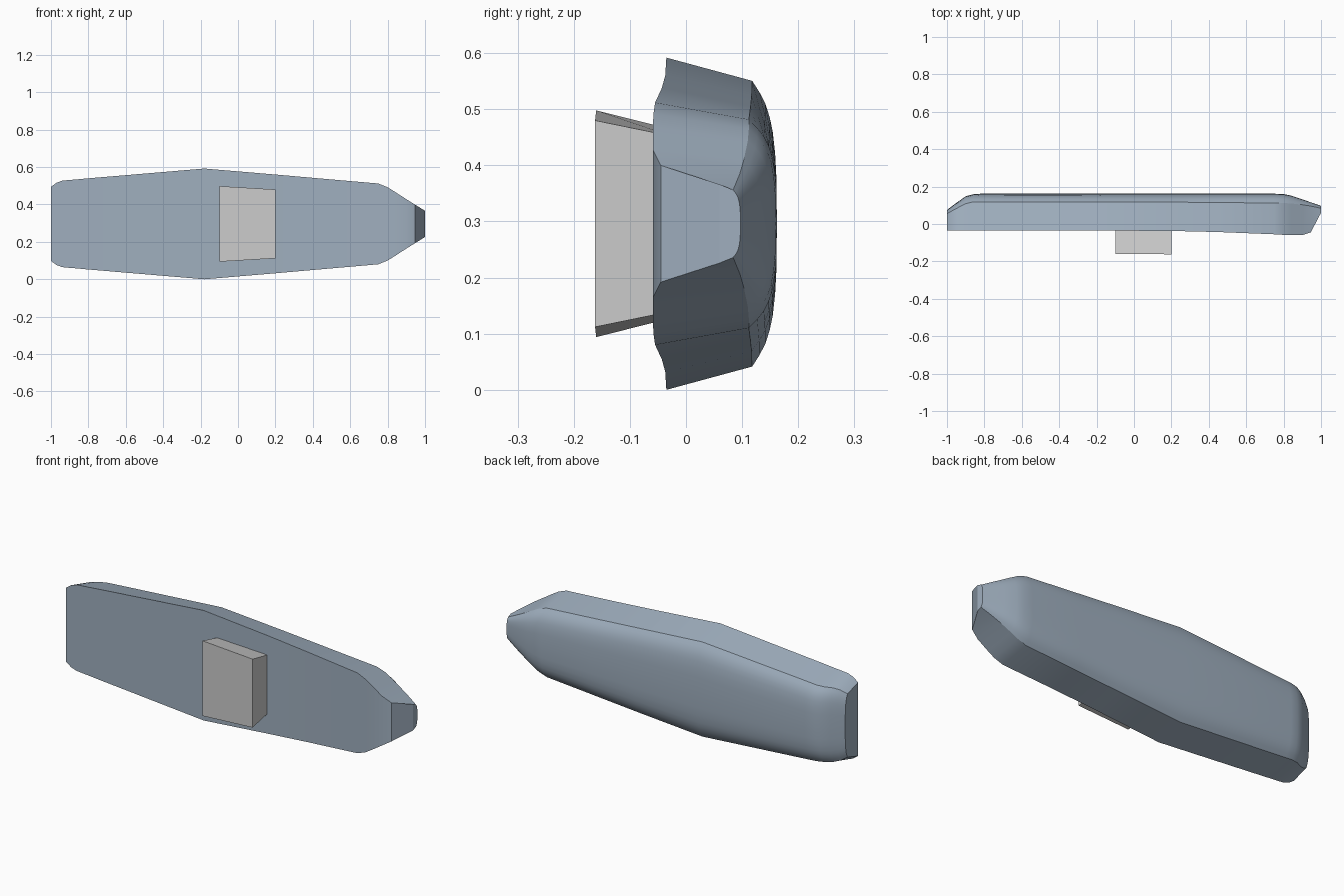
import bpy, bmesh

ZC = 0.296  # mid height

# Body stations along x: x, half height, front y, side-wall y, back y
STATIONS = [
    (-1.00, 0.198, -0.035, 0.055, 0.075),
    (-0.97, 0.220, -0.035, 0.072, 0.098),
    (-0.94, 0.231, -0.035, 0.088, 0.120),
    (-0.90, 0.235, -0.035, 0.109, 0.148),
    (-0.86, 0.238, -0.035, 0.118, 0.159),
    (-0.82, 0.242, -0.035, 0.118, 0.162),
    (-0.18, 0.296, -0.035, 0.118, 0.162),
    (0.20, 0.264, -0.037, 0.117, 0.162),
    (0.45, 0.242, -0.043, 0.115, 0.162),
    (0.75, 0.216, -0.055, 0.112, 0.162),
    (0.80, 0.196, -0.058, 0.112, 0.160),
    (0.84, 0.171, -0.059, 0.110, 0.152),
    (0.90, 0.132, -0.059, 0.103, 0.132),
    (0.945, 0.104, -0.045, 0.096, 0.116),
    (1.00, 0.070, 0.060, 0.084, 0.097),
]
# Crowned back: fraction of half height, fraction of rise from side wall to back
CROWN = [(0.86, 0), (0.79, 0.3), (0.72, 0.54), (0.64, 0.71), (0.555, 0.83),
         (0.42, 0.93), (0.28, 0.98)]


def section(x, h, yf, ys, yb):
    upper = [(yf, h)] + [(ys + (yb - ys) * r, h * f) for f, r in CROWN]
    ring = upper + [(yb, 0)] + [(y, -z) for y, z in reversed(upper)]
    return [(x, y, ZC + z) for y, z in ring]


def loft(name, rings):
    bm = bmesh.new()
    loops = [[bm.verts.new(p) for p in r] for r in rings]
    n = len(loops[0])
    for a, b in zip(loops, loops[1:]):
        for i in range(n):
            j = (i + 1) % n
            bm.faces.new((a[i], a[j], b[j], b[i]))
    bm.faces.new(loops[0])
    bm.faces.new(loops[-1][::-1])
    bmesh.ops.recalc_face_normals(bm, faces=bm.faces)
    mesh = bpy.data.meshes.new(name)
    bm.to_mesh(mesh)
    bm.free()
    obj = bpy.data.objects.new(name, mesh)
    bpy.context.collection.objects.link(obj)
    return obj


# Main shell with tapered sides and a rounded back
body = loft("body_shell", [section(*s) for s in STATIONS])
mat = bpy.data.materials.new("blue_grey")
mat.diffuse_color = (0.35, 0.43, 0.52, 1)
body.data.materials.append(mat)
bpy.context.view_layer.objects.active = body
body.select_set(True)
bpy.ops.object.shade_smooth_by_angle(angle=0.42)

# Tapered mounting block on the front
loft("mounting_block", [
    [(x, y0, ZC - h0), (x, y0, ZC + h0), (x, -0.025, ZC + h1), (x, -0.025, ZC - h1)]
    for x, y0, h0, h1 in ((-0.1, -0.16, 0.202, 0.168), (0.2, -0.162, 0.184, 0.156))
])
